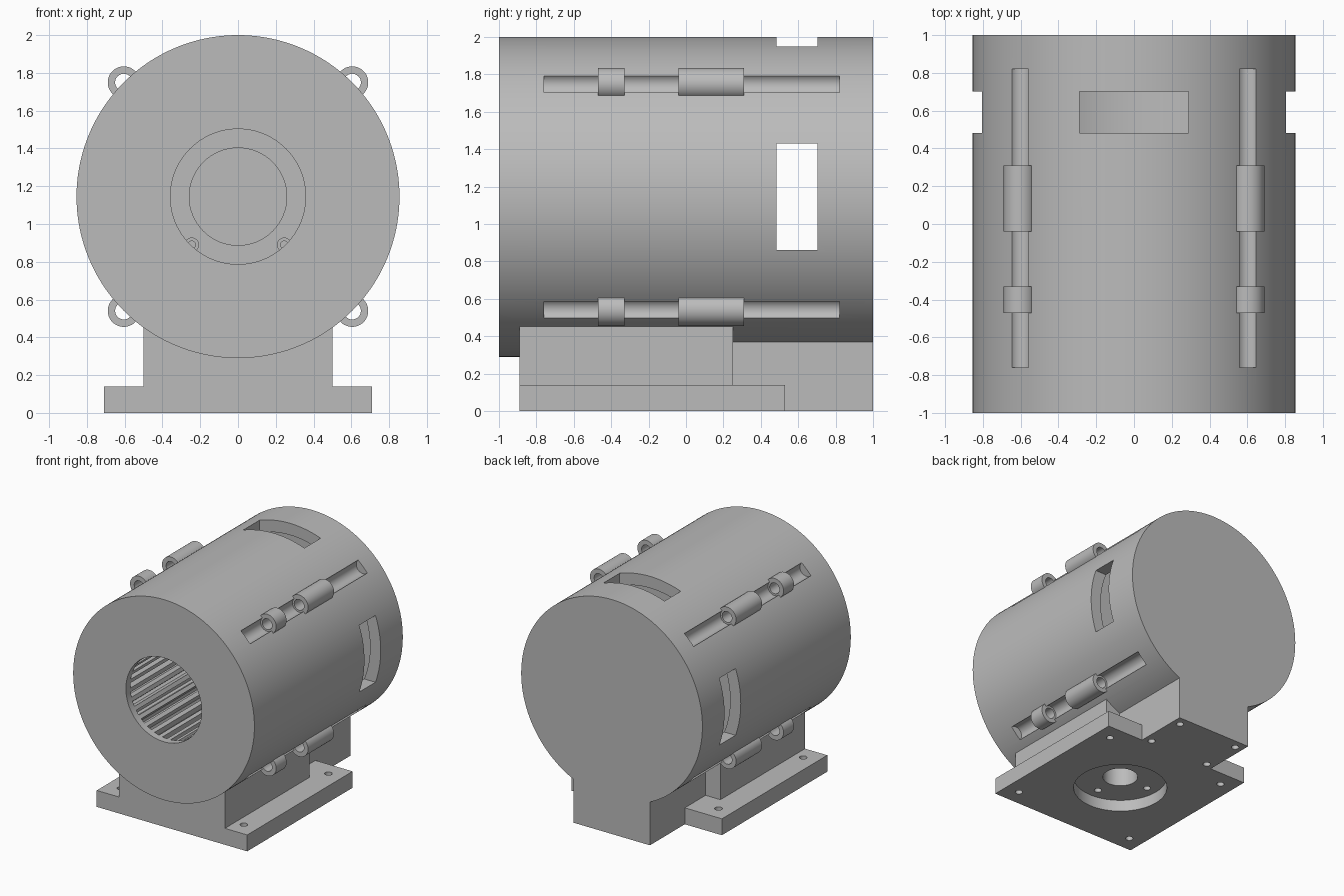
import bpy, bmesh, math
from mathutils import Matrix, Vector

cube = bpy.data.objects.get("Cube")
if cube:
    bpy.data.objects.remove(cube, do_unlink=True)

grey = bpy.data.materials.new("machined_grey")
grey.use_nodes = True
COLOUR = (0.5, 0.5, 0.5, 1)
grey.diffuse_color = COLOUR
grey.node_tree.nodes["Principled BSDF"].inputs["Base Color"].default_value = COLOUR

AXIS_Z, RADIUS = 1.145, 0.855
LUG = RADIUS / math.sqrt(2)


def finish(bm, name):
    bmesh.ops.recalc_face_normals(bm, faces=bm.faces)
    mesh = bpy.data.meshes.new(name)
    bm.to_mesh(mesh)
    bm.free()
    mesh.materials.append(grey)
    obj = bpy.data.objects.new(name, mesh)
    bpy.context.scene.collection.objects.link(obj)
    return obj


def box(name, x0, x1, y0, y1, z0, z1):
    bm = bmesh.new()
    size = Matrix.Diagonal((x1 - x0, y1 - y0, z1 - z0, 1))
    place = Matrix.Translation(((x0 + x1) / 2, (y0 + y1) / 2, (z0 + z1) / 2))
    bmesh.ops.create_cube(bm, size=1, matrix=place @ size)
    return finish(bm, name)


def rod(name, start, end, radius, sides=32):
    start, end = Vector(start), Vector(end)
    turn = (end - start).to_track_quat("Z", "Y").to_matrix().to_4x4()
    bm = bmesh.new()
    bmesh.ops.create_cone(bm, cap_ends=True, segments=sides, radius1=radius,
                          radius2=radius, depth=(end - start).length,
                          matrix=Matrix.Translation((start + end) / 2) @ turn)
    return finish(bm, name)


def rod_y(name, x, z, y0, y1, radius, sides=32):
    return rod(name, (x, y0, z), (x, y1, z), radius, sides)


def rod_z(name, x, y, z0, z1, radius, sides=24):
    return rod(name, (x, y, z0), (x, y, z1), radius, sides)


def combine(target, tool, operation="DIFFERENCE"):
    mod = target.modifiers.new("combine", "BOOLEAN")
    mod.operation, mod.solver, mod.object = operation, "EXACT", tool
    bpy.context.view_layer.objects.active = target
    bpy.ops.object.modifier_apply(modifier=mod.name)
    bpy.data.objects.remove(tool, do_unlink=True)


def splined_bore(y0, y1, inner, outer, teeth):
    # toothed ring outline, extruded along the bore
    bm = bmesh.new()
    ring = []
    for i in range(teeth):
        for offset, r in ((-0.28, inner), (-0.22, outer), (0, outer + 0.015),
                          (0.22, outer), (0.28, inner)):
            a = math.tau * (i + offset) / teeth
            ring.append(bm.verts.new((r * math.cos(a), y0, AXIS_Z + r * math.sin(a))))
    face = bm.faces.new(ring)
    out = bmesh.ops.extrude_face_region(bm, geom=[face])
    moved = [v for v in out["geom"] if isinstance(v, bmesh.types.BMVert)]
    bmesh.ops.translate(bm, verts=moved, vec=(0, y1 - y0, 0))
    return finish(bm, "bore_cutter")


# Housing drum with pedestal, mounting flange and rear foot
housing = rod_y("housing", 0, AXIS_Z, -1, 1, RADIUS, 160)
for part in (box("pedestal", -0.5, 0.5, -0.89, 0.25, 0.07, 0.6),
             box("rear_foot", -0.36, 0.36, 0.2, 1, 0, 0.5),
             box("flange", -0.71, 0.71, -0.89, 0.53, 0, 0.14)):
    combine(housing, part, "UNION")

# Interior: front opening, splined bore, rear chamber, blind bearing pocket
combine(housing, rod_y("chamber", 0, AXIS_Z, 0.4, 0.8, 0.755, 128))
combine(housing, splined_bore(-0.94, 0.45, 0.362, 0.42, 30))
combine(housing, rod_y("opening", 0, AXIS_Z, -1.1, -0.9, 0.358, 96))
combine(housing, rod_y("pocket", 0, AXIS_Z, 0.75, 0.93, 0.258, 64))
for side in (-1, 1):
    combine(housing, rod_y("screw_hole", side * 0.245, 0.89, 0.75, 0.9, 0.02))
    combine(housing, rod_y("counterbore", side * 0.245, 0.89, 0.75, 0.83, 0.036))

# Vent windows on the top and both sides
combine(housing, box("top_window", -0.288, 0.288, 0.483, 0.702, 1.6, 2.1))
for side in (-1, 1):
    x0, x1 = sorted((side * 0.5, side * 1))
    combine(housing, box("side_window", x0, x1, 0.483, 0.702, 0.86, 1.43))

# Round grooves along the drum, with hinge lugs standing in them
for sx in (-1, 1):
    for sz in (-1, 1):
        x, z = sx * LUG, AXIS_Z + sz * LUG
        combine(housing, rod_y("groove", x, z, -0.76, 0.82, 0.062, 48))
        for label, y0, y1 in (("short", -0.47, -0.33), ("long", -0.04, 0.31)):
            lug = rod_y(label + "_lug", x, z, y0, y1, 0.085, 48)
            combine(lug, rod_y("lug_hole", x, z, y0 - 0.1, y1 + 0.1, 0.046))

# Underside: round recess, centre port and its four screw holes
PORT_Y = -0.172
combine(housing, rod_z("recess", 0, PORT_Y, -0.1, 0.1, 0.375, 96))
combine(housing, rod_z("port", 0, PORT_Y, 0, 0.8, 0.14, 48))
for dx, dy in ((1, 0), (-1, 0), (0, 1), (0, -1)):
    combine(housing, rod_z("port_screw", dx * 0.28, PORT_Y + dy * 0.28, 0, 0.25, 0.03))

# Mounting holes through the flange, and blind ones in the rear foot
for side in (-1, 1):
    for y in (-0.75, 0.39):
        combine(housing, rod_z("flange_hole", side * 0.58, y, -0.1, 0.24, 0.03))
    for y in (0.565, 0.92):
        combine(housing, rod_z("foot_hole", side * 0.29, y, -0.1, 0.15, 0.03))

# Smooth the round walls and keep machined edges sharp
for obj in bpy.context.scene.objects:
    if obj.type == "MESH" and obj.data.materials and obj.data.materials[0] == grey:
        bpy.ops.object.select_all(action="DESELECT")
        obj.select_set(True)
        bpy.context.view_layer.objects.active = obj
        bpy.ops.object.shade_smooth_by_angle(angle=math.radians(30))
